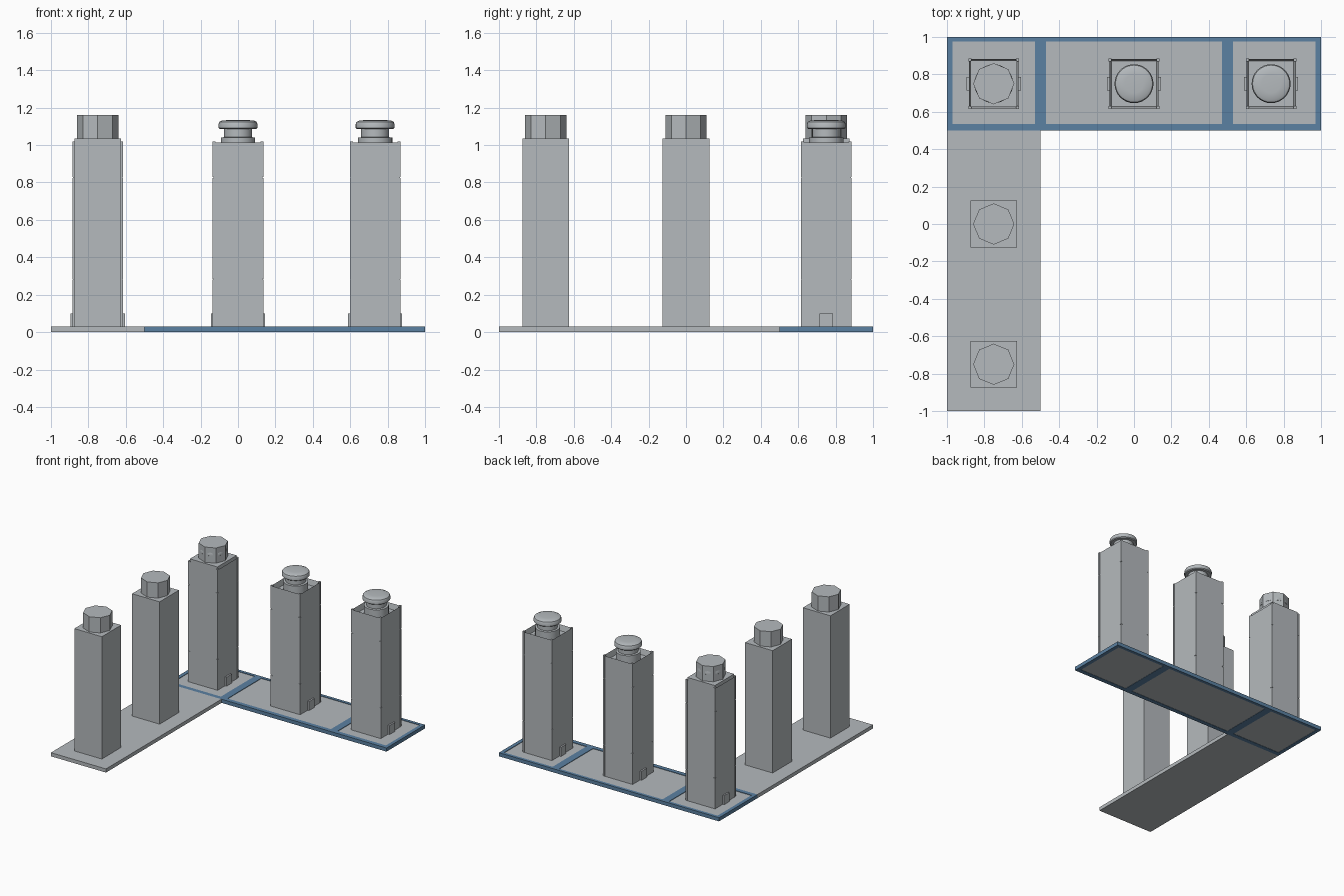
import bpy, bmesh, math

if "Cube" in bpy.data.objects:
    bpy.data.objects.remove(bpy.data.objects["Cube"])


def material(name, rgb):
    m = bpy.data.materials.new(name)
    m.diffuse_color = (*rgb, 1)
    m.use_nodes = True
    m.node_tree.nodes["Principled BSDF"].inputs["Base Color"].default_value = m.diffuse_color
    return m


GREY = material("concrete grey", (0.46, 0.49, 0.51))
BLUE = material("steel blue", (0.105, 0.22, 0.36))


def finish(name, bm, mat, smooth=False):
    bmesh.ops.recalc_face_normals(bm, faces=bm.faces)
    me = bpy.data.meshes.new(name)
    bm.to_mesh(me)
    bm.free()
    me.materials.append(mat)
    ob = bpy.data.objects.new(name, me)
    bpy.context.collection.objects.link(ob)
    if smooth:
        bpy.ops.object.select_all(action='DESELECT')
        ob.select_set(True)
        bpy.context.view_layer.objects.active = ob
        bpy.ops.object.shade_smooth_by_angle(angle=math.radians(35))
    return ob


def add_box(bm, x0, x1, y0, y1, z0, z1):
    vs = bmesh.ops.create_cube(bm, size=1)["verts"]
    for v in vs:
        v.co = (x1 if v.co.x > 0 else x0,
                y1 if v.co.y > 0 else y0,
                z1 if v.co.z > 0 else z0)


def boxes(name, mat, *specs):
    bm = bmesh.new()
    for s in specs:
        add_box(bm, *s)
    return finish(name, bm, mat)


def lathe(name, x, y, profile, n, mat, smooth=False):
    bm = bmesh.new()
    rings = [[bm.verts.new((x + r * math.cos(math.tau * i / n),
                            y + r * math.sin(math.tau * i / n), z))
              for i in range(n)] for r, z in profile]
    for a, b in zip(rings, rings[1:]):
        for i in range(n):
            j = (i + 1) % n
            bm.faces.new((a[i], a[j], b[j], b[i]))
    bm.faces.new(rings[0])
    bm.faces.new(rings[-1])
    return finish(name, bm, mat, smooth)


def simple_tower(x, y):
    boxes("plain_tower", GREY, (x - .125, x + .125, y - .125, y + .125, .03, 1.035))
    lathe("octagonal_cap", x, y, [(.11, 1.035), (.11, 1.16)], 8, GREY)


def detailed_tower(x, y):
    # hollow-topped shaft: inset the roof, then sink it behind a parapet
    bm = bmesh.new()
    h = .132
    add_box(bm, x - h, x + h, y - h, y + h, .002, 1.015)
    bm.normal_update()
    top = max(bm.faces, key=lambda f: f.calc_center_median().z)
    bmesh.ops.inset_region(bm, faces=[top], thickness=.016)
    for v in top.verts:
        v.co.z = .97
    finish("tower_shaft", bm, GREY)
    # thin corner trims, in three lengths
    trims = []
    for sx in (-1, 1):
        for sy in (-1, 1):
            cx, cy = x + sx * .127, y + sy * .127
            for z0, z1 in ((.03, .28), (.285, .825), (.83, 1.02)):
                trims.append((cx - .008, cx + .008, cy - .008, cy + .008, z0, z1))
    boxes("corner_trims", GREY, *trims)
    # entrance on both x sides
    boxes("entrances", GREY, *[(x + s * .138 - .007, x + s * .138 + .007,
                                y - .035, y + .035, .002, .10) for s in (-1, 1)])
    # round rooftop tank with rounded lid
    lathe("rooftop_tank", x, y,
          [(.092, .968), (.092, 1.04), (.075, 1.042), (.075, 1.085), (.097, 1.086),
           (.104, 1.092), (.104, 1.112), (.099, 1.124), (.085, 1.131), (.05, 1.134)],
          32, GREY, True)


# plain arm of the base
boxes("plain_base", GREY, (-1, -.5, -1, .5, 0, .03))

# blue frame: two long rails and four cross beams
rails = [(-1, 1, .5, .535, 0, .03), (-1, 1, .975, 1, 0, .03)]
beams = [(a, b, .535, .975, 0, .03)
         for a, b in ((-1, -.97), (-.53, -.47), (.47, .53), (.97, 1))]
boxes("blue_frame", BLUE, *rails, *beams)

# grey floor panels between the beams
boxes("floor_panels", GREY, *[(a, b, .535, .975, .002, .026)
                              for a, b in ((-.97, -.53), (-.47, .47), (.53, .97))])

for ty in (-.75, 0, .75):
    simple_tower(-.75, ty)
for tx in (-.75, 0, .733):
    detailed_tower(tx, .75)
